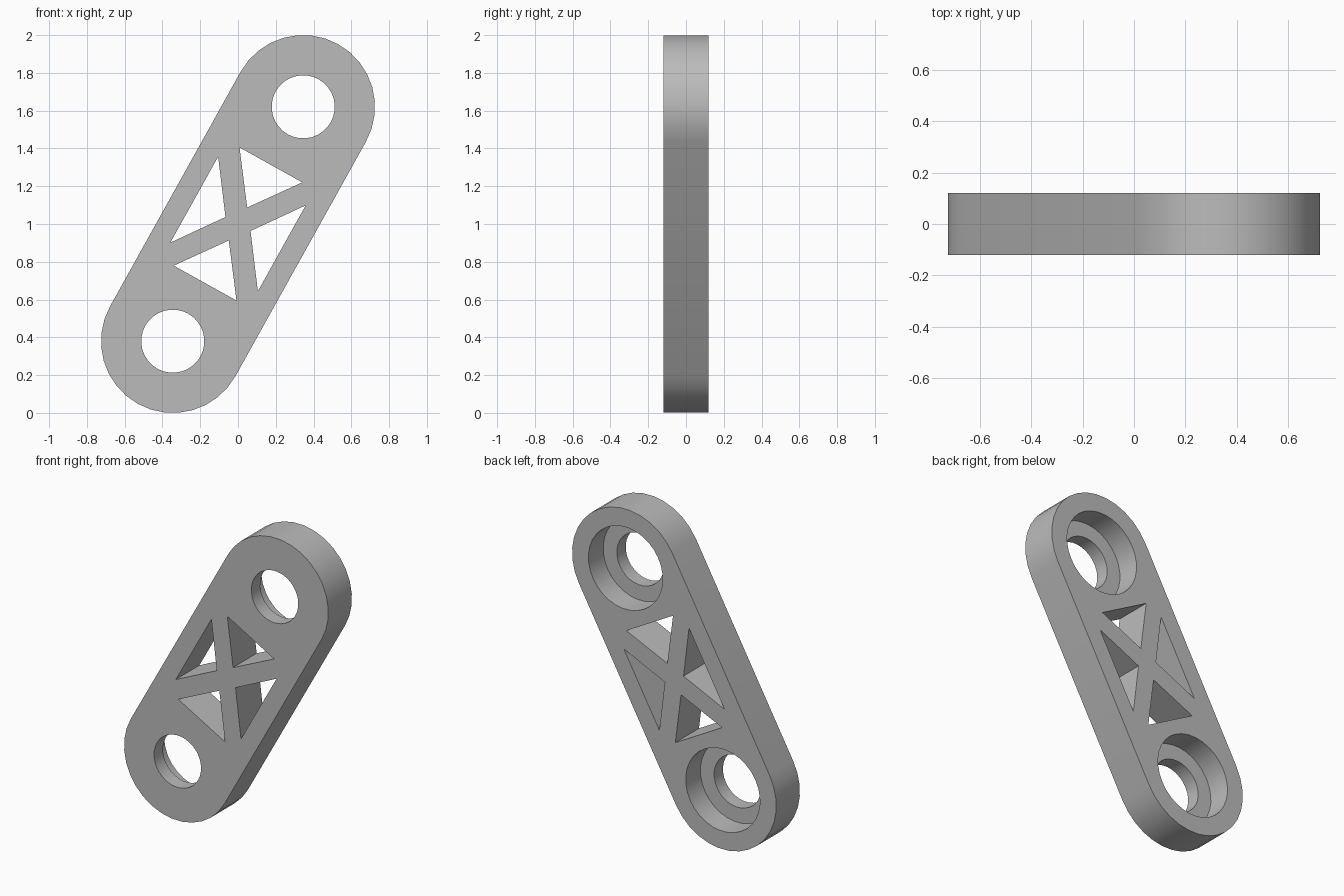
import bpy
import bmesh
from math import sin, cos, pi, radians
from mathutils import Matrix

if "Cube" in bpy.data.objects:
    bpy.data.objects.remove(bpy.data.objects["Cube"])

HALF_DEPTH = 0.12
END_RADIUS = 0.38
HOLE_OFFSET = 0.71      # hole centre distance from the middle
LEAN = radians(29.1)
SEGMENTS = 32


def arc(radius, z=0, start=0, end=2 * pi, steps=SEGMENTS, closed=True):
    count = steps if closed else steps + 1
    return [(radius * cos(start + (end - start) * i / steps),
             z + radius * sin(start + (end - start) * i / steps))
            for i in range(count)]


def prism(name, outline, y0, y1):
    """Extrude an x-z outline from y0 to y1."""
    bm = bmesh.new()
    face = bm.faces.new([bm.verts.new((x, y0, z)) for x, z in outline])
    new = bmesh.ops.extrude_face_region(bm, geom=[face])["geom"]
    verts = [v for v in new if isinstance(v, bmesh.types.BMVert)]
    bmesh.ops.translate(bm, verts=verts, vec=(0, y1 - y0, 0))
    bmesh.ops.recalc_face_normals(bm, faces=bm.faces)
    mesh = bpy.data.meshes.new(name)
    bm.to_mesh(mesh)
    bm.free()
    obj = bpy.data.objects.new(name, mesh)
    bpy.context.collection.objects.link(obj)
    return obj


# Rounded link plate
outline = (arc(END_RADIUS, HOLE_OFFSET, 0, pi, SEGMENTS // 2, False)
           + arc(END_RADIUS, -HOLE_OFFSET, pi, 2 * pi, SEGMENTS // 2, False))
plate = prism("link_plate", outline, -HALF_DEPTH, HALF_DEPTH)

cutters = []
for s in (-1, 1):
    # Through hole and wider recess opening on the back
    cutters.append(prism("hole_cutter", arc(0.167, s * HOLE_OFFSET), -0.3, 0.3))
    cutters.append(prism("recess_cutter", arc(0.264, s * HOLE_OFFSET), -0.03, 0.3))
    # Triangular windows that leave a crossed brace
    end_window = [(-0.19, s * 0.358), (0.19, s * 0.358), (0, s * 0.10)]
    side_window = [(s * 0.265, -0.26), (s * 0.265, 0.26), (s * 0.076, 0)]
    cutters.append(prism("end_window_cutter", end_window, -0.3, 0.3))
    cutters.append(prism("side_window_cutter", side_window, -0.3, 0.3))

for cutter in cutters:
    cutter.hide_render = True
    mod = plate.modifiers.new(cutter.name, "BOOLEAN")
    mod.operation = "DIFFERENCE"
    mod.solver = "EXACT"
    mod.object = cutter

# Bake the cuts and drop the cutters
bpy.context.view_layer.update()
graph = bpy.context.evaluated_depsgraph_get()
baked = bpy.data.meshes.new_from_object(plate.evaluated_get(graph))
plate.modifiers.clear()
plate.data = baked
for cutter in cutters:
    bpy.data.objects.remove(cutter)

# Lean the link and stand it on the ground
baked.transform(Matrix.Translation((0, 0, 1)) @ Matrix.Rotation(LEAN, 4, "Y"))

grey = bpy.data.materials.new("plain_grey")
grey.use_nodes = True
colour = (0.5, 0.5, 0.5, 1)
grey.diffuse_color = colour
grey.node_tree.nodes["Principled BSDF"].inputs["Base Color"].default_value = colour
baked.materials.clear()
baked.materials.append(grey)

bpy.ops.object.select_all(action="DESELECT")
plate.select_set(True)
bpy.context.view_layer.objects.active = plate
bpy.ops.object.shade_smooth_by_angle(angle=radians(30))
